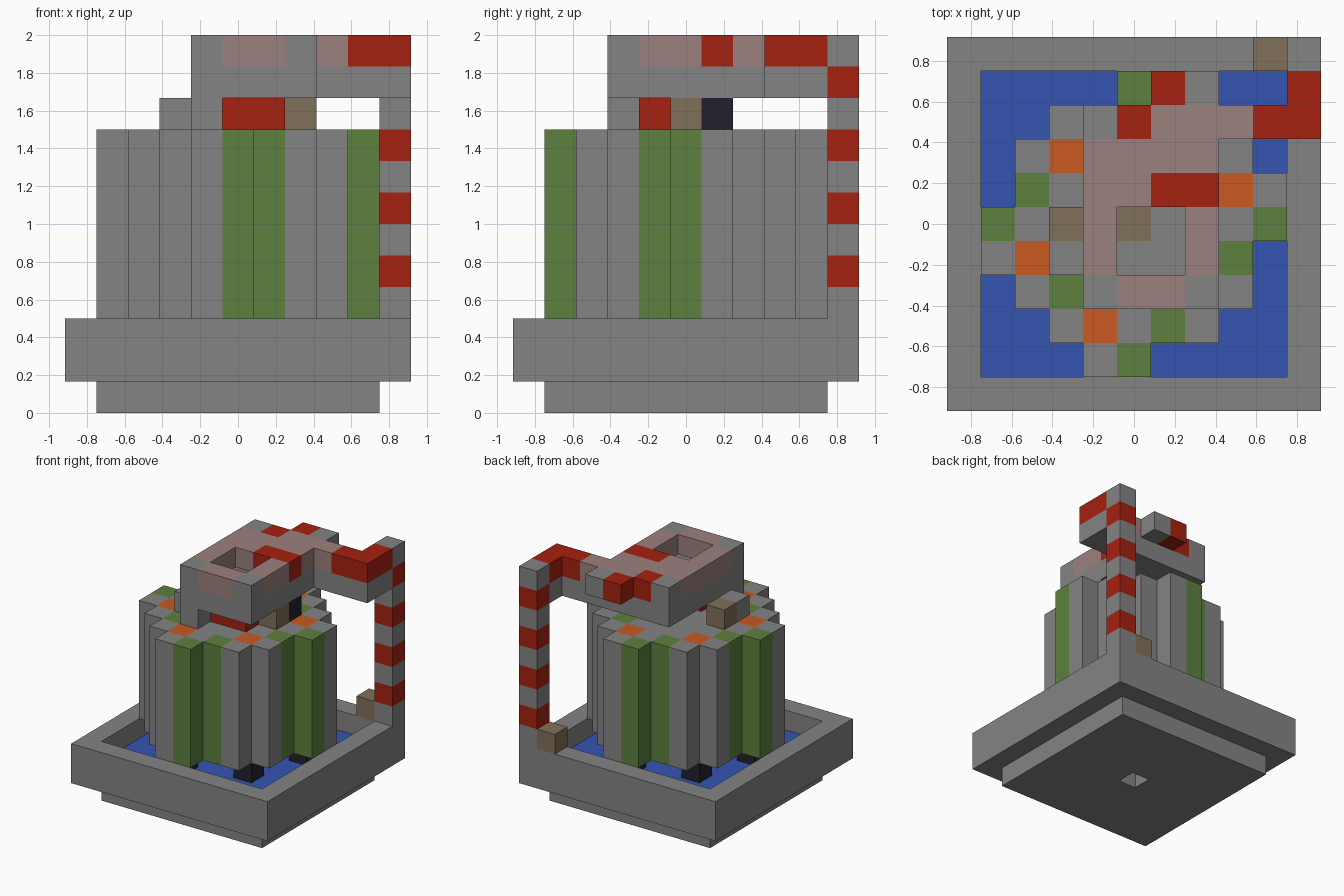
import bpy
import bmesh
from mathutils import Vector

if "Cube" in bpy.data.objects:
    bpy.data.objects.remove(bpy.data.objects["Cube"], do_unlink=True)

CELL = 1 / 6
COLOURS = {
    "stone": (0.23, 0.23, 0.23),
    "green": (0.11, 0.22, 0.05),
    "orange": (0.58, 0.10, 0.015),
    "red": (0.38, 0.015, 0.005),
    "pink": (0.33, 0.22, 0.21),
    "brown": (0.22, 0.16, 0.10),
    "blue": (0.035, 0.09, 0.45),
    "black": (0.015, 0.015, 0.027),
}
LETTERS = {"s": "stone", "g": "green", "o": "orange", "r": "red", "p": "pink"}
NAMES = list(COLOURS)
MATERIALS = []
for label, rgb in COLOURS.items():
    mat = bpy.data.materials.new(label)
    mat.use_nodes = True
    mat.diffuse_color = (*rgb, 1)
    shader = mat.node_tree.nodes["Principled BSDF"]
    shader.inputs["Base Color"].default_value = (*rgb, 1)
    shader.inputs["Roughness"].default_value = 0.9
    MATERIALS.append(mat)


def block(xs, ys, zs, colour):
    """Cells of a box; each range is inclusive."""
    return {(x, y, z): colour
            for x in range(xs[0], xs[1] + 1)
            for y in range(ys[0], ys[1] + 1)
            for z in range(zs[0], zs[1] + 1)}


def plan(rows, left, back, zs):
    """Cells of a floor plan drawn from back to front, extruded over zs."""
    return {(left + i, back - j, z): LETTERS[c]
            for j, row in enumerate(rows)
            for i, c in enumerate(row) if c != "."
            for z in range(zs[0], zs[1] + 1)}


def build(name, cells):
    """Mesh the outer skin of a set of cells and merge flat areas."""
    bm = bmesh.new()
    verts = {}

    def vert(p):
        key = tuple(round(2 * c) for c in p)
        if key not in verts:
            verts[key] = bm.verts.new(Vector(p) * CELL)
        return verts[key]

    for cell, colour in cells.items():
        centre = Vector(cell) + Vector((0, 0, 0.5))
        for axis in range(3):
            for sign in (-1, 1):
                n = Vector((0, 0, 0))
                n[axis] = sign
                if tuple(int(a + b) for a, b in zip(cell, n)) in cells:
                    continue
                u = Vector((0, 0, 0))
                u[(axis + 1) % 3] = 1
                v = n.cross(u)
                corners = [centre + (n + a * u + b * v) / 2
                           for a, b in ((-1, -1), (1, -1), (1, 1), (-1, 1))]
                face = bm.faces.new([vert(p) for p in corners])
                face.material_index = NAMES.index(colour)
    bmesh.ops.dissolve_limit(bm, angle_limit=0.01, verts=bm.verts[:],
                             edges=bm.edges[:], delimit={"MATERIAL"})
    mesh = bpy.data.meshes.new(name)
    bm.to_mesh(mesh)
    bm.free()
    for mat in MATERIALS:
        mesh.materials.append(mat)
    bpy.context.collection.objects.link(bpy.data.objects.new(name, mesh))


# Foot slab with a small drain hole
foot = block((-4, 4), (-4, 4), (0, 0), "stone")
del foot[0, 0, 0]
build("foot", foot)

# Square basin wall around the water
inside = block((-4, 4), (-4, 4), (1, 2), "stone")
wall = block((-5, 5), (-5, 5), (1, 2), "stone")
build("basin_wall", {c: m for c, m in wall.items() if c not in inside})
build("water", block((-4, 4), (-4, 4), (1, 1), "blue"))

# Cluster of tall pillars
pillars = plan([
    "....gs...",
    "..sgsos..",
    ".sosssgs.",
    ".gsssssos",
    "gsssssssg",
    "sosssssg.",
    ".sgsssos.",
    "..sosgs..",
    "...sg....",
], -4, 4, (3, 8))
build("pillars", pillars)

# Dark feet carrying the pillars, under each orange one
build("pillar_feet", {(x, y, 2): "black" for (x, y, z), m in pillars.items()
                      if m == "orange"})

# Loose blocks between pillars and canopy
spacers = block((0, 1), (-1, -1), (9, 9), "red")
spacers.update({
    (-2, -1, 9): "stone", (-1, -2, 9): "stone",
    (-2, 0, 9): "brown", (2, 0, 9): "brown", (2, 1, 9): "black",
})
build("spacers", spacers)

# Canopy: stone underside with a patterned top around a square recess
canopy = block((-1, 2), (-2, 3), (10, 10), "stone")
canopy[0, 0, 10] = "brown"
canopy.update(plan([
    "..rs",
    "srpp",
    "pppp",
    "pprr",
    "p..p",
    "p..p",
    "spps",
], -1, 4, (11, 11)))
build("canopy", canopy)

# Bent arm from the canopy to the pole
arm = {}
for z, colour in ((10, "stone"), (11, "red")):
    arm.update(block((3, 5), (3, 3), (z, z), colour))
    arm[5, 4, z] = colour
arm[3, 3, 11] = "pink"
build("arm", arm)

# Striped corner pole and the block beside it
build("pole", {(5, 5, z): "stone" if z % 2 or z > 10 else "red"
               for z in range(3, 12)})
build("step_block", {(4, 5, 3): "brown"})
